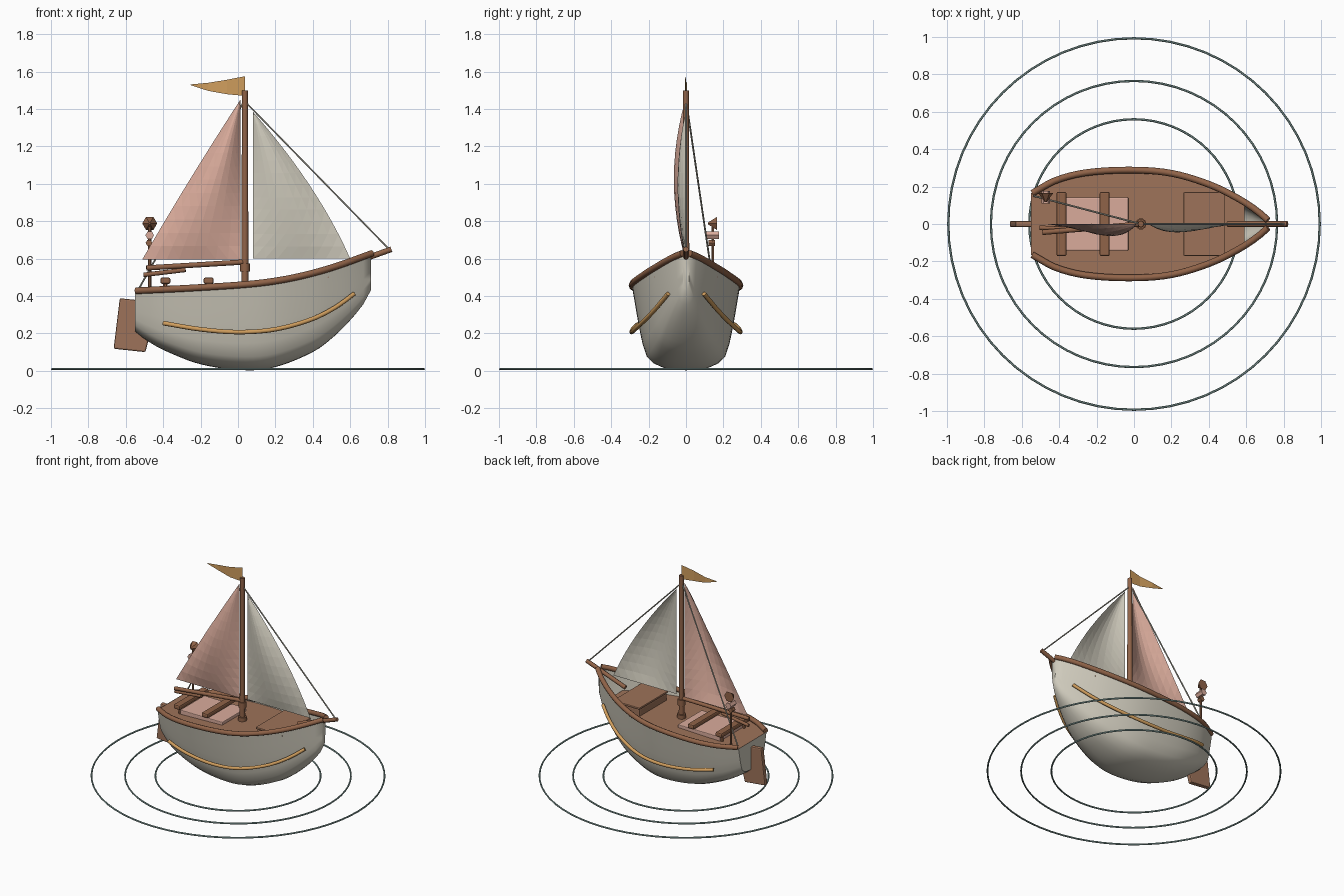
import bpy, bmesh, math
from mathutils import Vector

if "Cube" in bpy.data.objects:
    bpy.data.objects.remove(bpy.data.objects["Cube"])


def material(name, r, g, b):
    m = bpy.data.materials.new(name)
    m.diffuse_color = (r, g, b, 1)
    m.use_nodes = True
    m.node_tree.nodes["Principled BSDF"].inputs["Base Color"].default_value = m.diffuse_color
    return m


WOOD = material("deck wood", 0.34, 0.17, 0.10)
TRIM = material("dark wood", 0.28, 0.125, 0.065)
CREAM = material("cream paint", 0.62, 0.59, 0.50)
PINK = material("pink cloth", 0.70, 0.41, 0.33)
GOLD = material("golden ochre", 0.63, 0.34, 0.11)
ROPE = material("rope", 0.45, 0.44, 0.37)
WATER = material("ripple green", 0.25, 0.38, 0.36)


def finish(name, bm, mat, smooth=None):
    bmesh.ops.recalc_face_normals(bm, faces=bm.faces)
    me = bpy.data.meshes.new(name)
    bm.to_mesh(me)
    bm.free()
    me.materials.append(mat)
    ob = bpy.data.objects.new(name, me)
    bpy.context.collection.objects.link(ob)
    if smooth:
        bpy.ops.object.select_all(action='DESELECT')
        ob.select_set(True)
        bpy.context.view_layer.objects.active = ob
        bpy.ops.object.shade_smooth_by_angle(angle=math.radians(smooth))
    return ob


def grid(bm, rows):
    vs = [[bm.verts.new(p) for p in row] for row in rows]
    for a, b in zip(vs, vs[1:]):
        for i in range(len(a) - 1):
            bm.faces.new((a[i], a[i + 1], b[i + 1], b[i]))
    return vs


def tube(name, pts, r, mat, sides=8, closed=False, r_end=None):
    """Round bar swept along a list of points."""
    pts = [Vector(p) for p in pts]
    n = len(pts)
    bm = bmesh.new()
    rings = []
    for i, p in enumerate(pts):
        if closed:
            t = pts[(i + 1) % n] - pts[i - 1]
        else:
            t = pts[min(i + 1, n - 1)] - pts[max(i - 1, 0)]
        t.normalize()
        ref = Vector((0, 0, 1)) if abs(t.z) < 0.9 else Vector((0, 1, 0))
        u = t.cross(ref).normalized()
        w = u.cross(t)
        rad = r if r_end is None else r + (r_end - r) * i / (n - 1)
        rings.append([bm.verts.new(p + rad * (u * math.cos(a) + w * math.sin(a)))
                      for a in [2 * math.pi * k / sides for k in range(sides)]])
    pairs = list(zip(rings, rings[1:] + rings[:1])) if closed else list(zip(rings, rings[1:]))
    for a, b in pairs:
        for k in range(sides):
            j = (k + 1) % sides
            bm.faces.new((a[k], a[j], b[j], b[k]))
    if not closed:
        bm.faces.new(rings[0])
        bm.faces.new(rings[-1])
    return finish(name, bm, mat, 50)


def bevel(ob, width):
    m = ob.modifiers.new("soft edges", 'BEVEL')
    m.width, m.segments = width, 2
    return ob


def box(name, x0, x1, y, z0, z1, mat, width=0.008):
    bm = bmesh.new()
    bmesh.ops.create_cube(bm, size=1)
    for v in bm.verts:
        v.co = ((x0 + x1) / 2 + v.co.x * (x1 - x0), v.co.y * 2 * y,
                (z0 + z1) / 2 + v.co.z * (z1 - z0))
    return bevel(finish(name, bm, mat), width)


def curve(keys, x):
    """Smooth interpolation through (x, value) keys."""
    n = len(keys)
    x = min(max(x, keys[0][0]), keys[-1][0])
    i = next(k for k in range(n - 1) if x <= keys[k + 1][0])

    def slope(k):
        a, b = keys[max(k - 1, 0)], keys[min(k + 1, n - 1)]
        return (b[1] - a[1]) / (b[0] - a[0])
    (xa, ya), (xb, yb) = keys[i], keys[i + 1]
    h = xb - xa
    t = (x - xa) / h
    return ((2 * t**3 - 3 * t**2 + 1) * ya + (t**3 - 2 * t**2 + t) * h * slope(i)
            + (3 * t**2 - 2 * t**3) * yb + (t**3 - t**2) * h * slope(i + 1))


# hull lines: half beam, top edge and keel along x
BEAM = [(-.55, .165), (-.42, .235), (-.25, .276), (0, .288), (.2, .27), (.4, .21),
        (.55, .137), (.65, .072), (.71, .02)]
SHEER = [(-.55, .42), (-.2, .438), (.1, .46), (.3, .492), (.5, .545), (.71, .62)]
KEEL = [(-.55, .21), (-.5, .17), (-.4, .112), (-.2, .035), (.04, .003), (.2, .02),
        (.4, .1), (.5, .172), (.6, .27), (.68, .37), (.71, .43)]
SECTION = [(0, 0), (.22, .006), (.42, .03), (.6, .08), (.73, .16), (.81, .32),
           (.88, .54), (.94, .77), (1, 1)]
N = 32
XS = [-.55 + 1.26 * i / N for i in range(N + 1)]


def deck_z(x):
    return 0.418 + 0.03 * (x + 0.55)


# hull shell with transom and stem closed
bm = bmesh.new()
rows = []
for x in XS:
    b, s, k = curve(BEAM, x), curve(SHEER, x), curve(KEEL, x)
    half = [(x, b * u, k + (s - k) * v) for u, v in SECTION]
    rows.append([(p[0], -p[1], p[2]) for p in half[:0:-1]] + half)
vs = grid(bm, rows)
bm.faces.new(vs[0])
bm.faces.new(vs[-1])
finish("hull", bm, CREAM, 50)

# deck set inside the hull
bm = bmesh.new()
rows = []
for x in XS[:-3]:
    b, s, k, z = curve(BEAM, x), curve(SHEER, x), curve(KEEL, x), deck_z(x)
    w = b * curve([(v, u) for u, v in SECTION[4:]], (z - k) / (s - k)) * .99
    rows.append([(x, -w, z), (x, w, z)])
grid(bm, rows)
finish("deck", bm, WOOD)

# rails along the top edge, and rubbing strips along the sides
for side, tag in ((-1, "right"), (1, "left")):
    pts = [(x + .006, side * curve(BEAM, x), curve(SHEER, x) + .008) for x in XS]
    tube("rail_" + tag, pts, .018, TRIM)
    strip = [(-.4, .255), (-.2, .222), (0, .207), (.2, .222), (.4, .278), (.53, .345), (.62, .412)]
    xs = [-.4 + 1.02 * i / 20 for i in range(21)]
    tube("rub_strip_" + tag, [(x, side * (curve(BEAM, x) + .003), curve(strip, x)) for x in xs],
         .012, GOLD)

# deck fittings
box("floor_mat", -.38, -.03, .142, .42, .455, PINK, .005)
for i, x in enumerate((-.388, -.157)):
    box("bench_%d" % (i + 1), x - .027, x + .027, .172, .465, .499, TRIM, .01)
    for y in (-.13, .13):
        tube("bench_leg", [(x, y, .42), (x, y, .47)], .012, TRIM, 6)
box("hatch", .27, .48, .162, .43, .495, WOOD)
box("hatch_lid", .265, .485, .17, .495, .51, WOOD, .005)

# rudder blade and tiller
bm = bmesh.new()
outline = [(-.632, .388), (-.665, .118), (-.495, .1), (-.475, .18), (-.535, .378)]
f = bm.faces.new([bm.verts.new((x, -.017, z)) for x, z in outline])
ext = bmesh.ops.extrude_face_region(bm, geom=[f])
bmesh.ops.translate(bm, vec=(0, .034, 0),
                    verts=[v for v in ext["geom"] if isinstance(v, bmesh.types.BMVert)])
bevel(finish("rudder", bm, WOOD), .008)
tube("tiller", [(-.505, -.02, .513), (-.28, -.03, .54)], .012, TRIM)

# mast, boom and bowsprit
MX = .037
tube("mast", [(MX, 0, .42), (MX, 0, 1.5)], .019, TRIM, 10, r_end=.016)
tube("mast_foot", [(MX, 0, .43), (MX, 0, .465)], .03, TRIM, 10)
tube("boom_collar", [(MX, 0, .53), (MX, 0, .575)], .026, TRIM, 10)
tube("boom", [(MX, 0, .582), (-.49, -.045, .55)], .014, TRIM)
tube("bowsprit", [(.5, 0, .535), (.82, 0, .65)], .015, TRIM)


# sails: triangular sheets bellied to one side
def sail(name, x_luff, x_clew, z0, z1, belly, roach, mat):
    bm = bmesh.new()
    rows = []
    for j in range(12):
        v = j / 12
        span = (x_clew - x_luff) * (1 - v) * (1 + roach * v)
        rows.append([(x_luff + span * i / 8,
                      -belly * math.sin(math.pi * i / 8) * math.sin(math.pi * v) ** .8,
                      z0 + (z1 - z0) * v) for i in range(9)])
    vs = grid(bm, rows)
    top = bm.verts.new((x_luff, 0, z1))
    for a, b in zip(vs[-1], vs[-1][1:]):
        bm.faces.new((a, b, top))
    bmesh.ops.triangulate(bm, faces=bm.faces)
    finish(name, bm, mat)


sail("main_sail", .013, -.512, .595, 1.45, .065, .06, PINK)
sail("front_sail", .08, .6, .6, 1.385, .045, .33, CREAM)

# pennant
bm = bmesh.new()
grid(bm, [[(.037, 0, 1.575), (.037, 0, 1.47)], [(-.06, -.006, 1.556), (-.06, -.006, 1.479)],
          [(-.16, .005, 1.54), (-.16, .005, 1.497)], [(-.255, 0, 1.531), (-.25, 0, 1.526)]])
finish("pennant", bm, GOLD)

# stays
tube("front_stay", [(MX, 0, 1.44), (.81, 0, .648)], .005, ROPE, 6)
tube("back_stay", [(MX, 0, 1.45), (-.535, .15, .43)], .005, ROPE, 6)

# stern lantern on a pole
LX, LY = -.472, .143
tube("lantern_pole", [(LX, LY, .42), (LX, LY, .77)], .009, TRIM, 6)
tube("lantern_base", [(LX - .004, LY - .022, .684), (LX - .004, LY + .012, .684)], .018, TRIM, 6)
tube("lantern_glass", [(LX, LY - .033, .725), (LX, LY + .033, .725)], .023, PINK, 6)
tube("lantern_cap", [(LX, LY - .025, .788), (LX, LY + .022, .788)], .006, TRIM, 6, r_end=.04)

# water ripples
for i, r in enumerate((.56, .765, .993)):
    ring = [(r * math.cos(2 * math.pi * k / 64), r * math.sin(2 * math.pi * k / 64), .009)
            for k in range(64)]
    tube("ripple_%d" % (i + 1), ring, .006, WATER, 6, closed=True)
